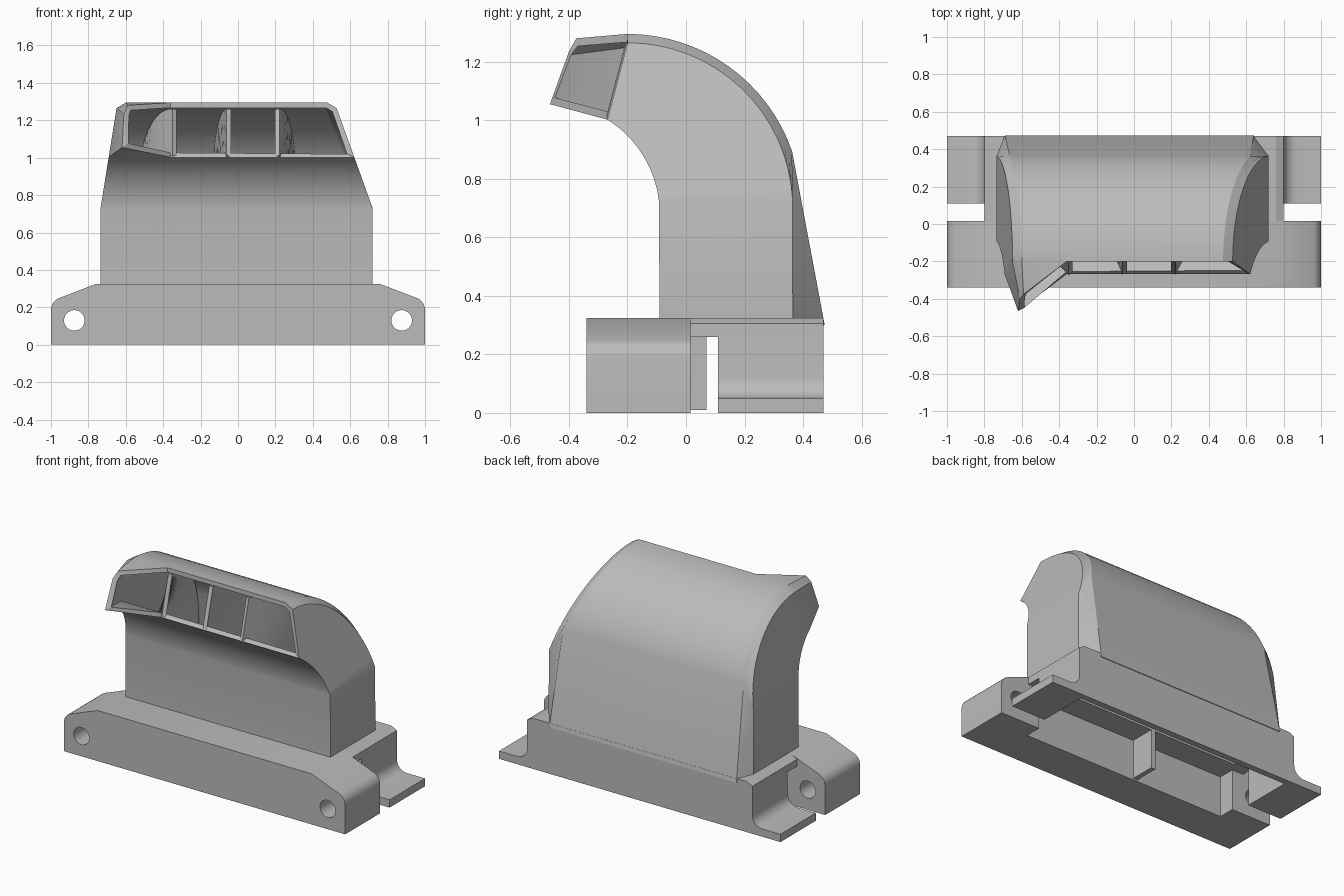
import bpy, bmesh, math
from mathutils import Vector

if "Cube" in bpy.data.objects:
    bpy.data.objects.remove(bpy.data.objects["Cube"])

GREY = (0.5, 0.5, 0.5, 1)
mat = bpy.data.materials.new("plain grey")
mat.use_nodes = True
mat.diffuse_color = GREY
mat.node_tree.nodes["Principled BSDF"].inputs["Base Color"].default_value = GREY


def add(name, verts, faces):
    bm = bmesh.new()
    vs = [bm.verts.new(v) for v in verts]
    for f in faces:
        bm.faces.new([vs[i] for i in f])
    bmesh.ops.recalc_face_normals(bm, faces=bm.faces[:])
    mesh = bpy.data.meshes.new(name)
    bm.to_mesh(mesh)
    bm.free()
    mesh.materials.append(mat)
    ob = bpy.data.objects.new(name, mesh)
    bpy.context.collection.objects.link(ob)
    return ob


def prism(name, outline, y0, y1):
    """Extrude an x-z outline along y."""
    n = len(outline)
    verts = [(x, y, z) for y in (y0, y1) for x, z in outline]
    faces = [list(range(n)), list(range(n, 2 * n))]
    faces += [(i, (i + 1) % n, n + (i + 1) % n, n + i) for i in range(n)]
    return add(name, verts, faces)


def box(name, x0, x1, y0, y1, z0, z1):
    return prism(name, [(x0, z0), (x1, z0), (x1, z1), (x0, z1)], y0, y1)


def apply(ob, mod):
    bpy.ops.object.select_all(action="DESELECT")
    bpy.context.view_layer.objects.active = ob
    ob.select_set(True)
    bpy.ops.object.modifier_apply(modifier=mod.name)


def cut(ob, cutter):
    cutter.hide_render = True
    mod = ob.modifiers.new("cut", "BOOLEAN")
    mod.operation, mod.solver, mod.object = "DIFFERENCE", "EXACT", cutter
    apply(ob, mod)
    bpy.data.objects.remove(cutter)


def thicken(ob, thickness, offset):
    mod = ob.modifiers.new("wall", "SOLIDIFY")
    mod.thickness, mod.offset, mod.use_even_offset = thickness, offset, True
    apply(ob, mod)


def mirrored(half):
    return half + [(-x, z) for x, z in reversed(half)]


def arc(cy, cz, r, deg):
    a = math.radians(deg)
    return Vector((cy + r * math.cos(a), cz + r * math.sin(a)))


# Front mounting bar with rounded shoulders, bolt holes and a rear pocket
shoulder = [(0.93 + 0.07 * math.cos(a), 0.185 + 0.07 * math.sin(a))
            for a in [math.radians(d) for d in range(0, 70, 13)]]
front_bar = prism("front_bar", mirrored([(1, 0)] + shoulder + [(0.76, 0.325)]), -0.34, 0.015)
for sx in (-1, 1):
    hole = [(sx * 0.875 + 0.055 * math.cos(math.tau * i / 32),
             0.13 + 0.055 * math.sin(math.tau * i / 32)) for i in range(32)]
    cut(front_bar, prism("hole_cutter", hole, -0.5, 0.2))
cut(front_bar, box("pocket_cutter", -0.72, 0.72, -0.09, 0.2, -0.1, 0.26))

# Rear bracket: folded section with filleted foot flanges, open underneath
fillet = [(0.87 - 0.07 * math.sin(a), 0.12 - 0.07 * math.cos(a))
          for a in [math.radians(d) for d in range(0, 91, 15)]]
foot = [(0.76, 0.26), (0.76, 0), (1, 0), (1, 0.05)] + fillet + [(0.8, 0.305), (0.76, 0.325)]
rear_bracket = prism("rear_bracket", mirrored(foot), 0.11, 0.47)
roof = prism("bracket_roof", mirrored([(0.8, 0.26), (0.8, 0.305), (0.76, 0.325)]), 0.01, 0.11)
for ob in (rear_bracket, roof):
    cut(ob, box("duct_cutter", -0.69, 0.67, 0.07, 0.34, 0.2, 0.4))
box("bracket_back_wall", -0.78, 0.78, 0.43, 0.47, 0, 0.3)
box("bottom_rib", -0.1, -0.07, -0.09, 0.07, 0.01, 0.27)


# Hood side limits by height
def right(z):
    return 0.72 - 0.36 * max(0, z - 0.73)


def left(z):
    return -0.735 + 0.16 * max(0, z - 0.73)


# Stations: (front curve, side panel edge, back shell) as y-z points
STEPS = 16
stations = [(Vector((-0.09, 0.3)), Vector((0.365, 0.3)), Vector((0.474, 0.3)))]
for i in range(STEPS + 1):
    t = i / STEPS
    stations.append((arc(-0.47, 0.68, 0.38, 7 + 51 * t),
                     arc(-0.2, 0.7, 0.565, 3 + 87 * t),
                     arc(-0.2, 0.7, 0.595, 19 + 71 * t)))

# Hood shell
MID = -0.36
verts, faces = [], []
for k, (p, q, r) in enumerate(stations):
    inset = 0.08 if k == 0 else 0.04
    ring = [(left(p.y), p), (MID, p), (right(p.y), p), (right(q.y), q),
            (right(r.y) - inset, r), (MID, r), (left(r.y) + 0.045, r), (left(q.y), q)]
    verts += [(x, v.x, v.y) for x, v in ring]
    if k:
        a, b = 8 * (k - 1), 8 * k
        faces += [(a + j, a + (j + 1) % 8, b + (j + 1) % 8, b + j) for j in range(8)]

# Projecting lip on one side of the mouth
b, t = 8 * (len(stations) - 1), len(verts)
verts += [(-0.62, -0.465, 1.055), (-0.61, -0.4, 1.235), (-0.59, -0.375, 1.28)]
faces += [(b, b + 1, t), (b, t, t + 1, b + 7), (b + 7, t + 1, t + 2, b + 6), (b + 6, t + 2, b + 5)]
hood = add("hood_shell", verts, faces)
thicken(hood, 0.028, -1)

# Curved dividers that fan out toward the base
for n, (x, spread) in enumerate([(-0.34, -0.2), (-0.05, -0.08), (0.21, 0.1)]):
    verts, faces = [], []
    last = len(stations) - 1
    for k, (p, q, r) in enumerate(stations):
        s = x + spread * (1 - (k / last) ** 2)
        p, q = p.lerp(q, 0.03), q.lerp(p, 0.02)
        verts += [(s, p.x, p.y), (s, q.x, q.y)]
        if k:
            faces.append((2 * k - 2, 2 * k - 1, 2 * k + 1, 2 * k))
    thicken(add("divider_%d" % (n + 1), verts, faces), 0.024, 0)

# Smooth curves, keep hard edges
bpy.ops.object.select_all(action="DESELECT")
for ob in bpy.context.collection.objects:
    if ob.type == "MESH" and mat.name in ob.data.materials:
        ob.select_set(True)
        bpy.context.view_layer.objects.active = ob
bpy.ops.object.shade_smooth_by_angle(angle=math.radians(25))
